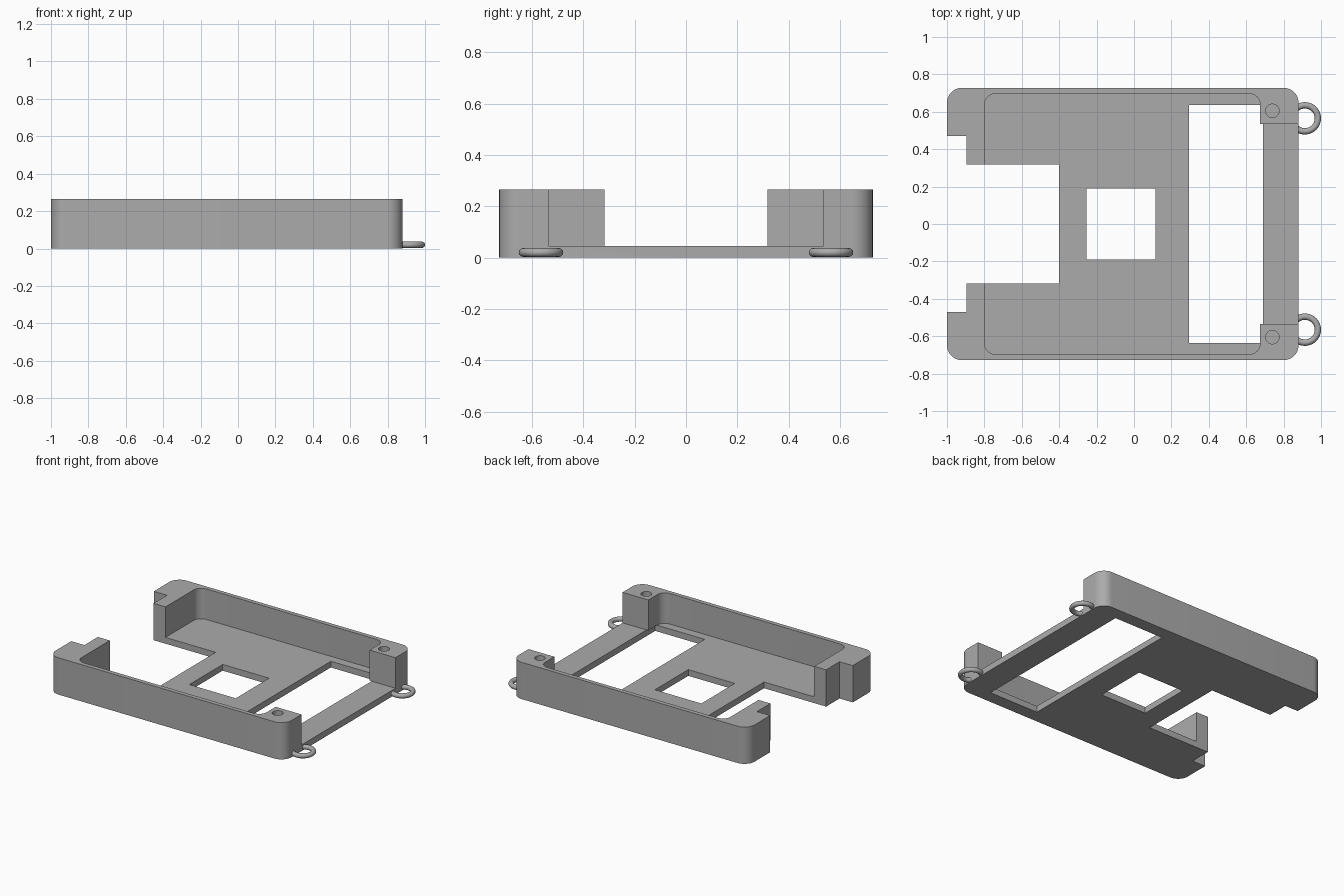
import bpy
import bmesh

cube = bpy.data.objects.get("Cube")
if cube:
    bpy.data.objects.remove(cube, do_unlink=True)

# Single grey material
grey = bpy.data.materials.new("matte_grey")
grey.use_nodes = True
colour = (0.41, 0.41, 0.41, 1)
grey.diffuse_color = colour
grey.node_tree.nodes["Principled BSDF"].inputs["Base Color"].default_value = colour

HEIGHT, FLOOR = 0.265, 0.045
BELOW, ABOVE = -0.1, 0.4


def finish(name, bm):
    mesh = bpy.data.meshes.new(name)
    bm.to_mesh(mesh)
    bm.free()
    mesh.materials.append(grey)
    obj = bpy.data.objects.new(name, mesh)
    bpy.context.collection.objects.link(obj)
    return obj


def block(name, x, y, z, radius=0):
    """Box between the given ranges, with optional rounded upright edges."""
    bm = bmesh.new()
    bmesh.ops.create_cube(bm, size=1)
    for v in bm.verts:
        v.co = [r[0] if c < 0 else r[1] for c, r in zip(v.co, (x, y, z))]
    if radius:
        upright = [e for e in bm.edges
                   if abs(e.verts[0].co.z - e.verts[1].co.z) > 0.01]
        bmesh.ops.bevel(bm, geom=upright, offset=radius, segments=10,
                        profile=0.5, affect='EDGES')
    return finish(name, bm)


def cylinder(name, x, y, z, radius):
    bm = bmesh.new()
    bmesh.ops.create_cone(bm, cap_ends=True, segments=40, radius1=radius,
                          radius2=radius, depth=z[1] - z[0])
    bmesh.ops.translate(bm, verts=bm.verts, vec=(x, y, (z[0] + z[1]) / 2))
    return finish(name, bm)


def activate(obj):
    bpy.ops.object.select_all(action='DESELECT')
    obj.select_set(True)
    bpy.context.view_layer.objects.active = obj


def cut(obj, cutter):
    cutter.hide_render = True
    mod = obj.modifiers.new("cut", 'BOOLEAN')
    mod.operation = 'DIFFERENCE'
    mod.solver = 'EXACT'
    mod.object = cutter
    activate(obj)
    bpy.ops.object.modifier_apply(modifier=mod.name)
    bpy.data.objects.remove(cutter, do_unlink=True)


# Rounded tray, hollowed and opened at both ends
tray = block("tray", (-1, 0.88), (-0.728, 0.728), (0, HEIGHT), 0.08)
through = (BELOW, ABOVE)
cut(tray, block("cavity", (-0.8, 0.675), (-0.697, 0.697), (FLOOR, ABOVE), 0.06))
cut(tray, block("right_opening", (0.6, 1.1), (-0.535, 0.535), (FLOOR, ABOVE)))
cut(tray, block("left_notch", (-1.2, -0.4), (-0.317, 0.317), through))
cut(tray, block("left_step", (-1.2, -0.895), (-0.47, 0.47), through))

# Floor windows
cut(tray, block("centre_window", (-0.255, 0.115), (-0.19, 0.19), through))
cut(tray, block("wide_window", (0.295, 0.69), (-0.635, 0.635),
                (BELOW, FLOOR + 0.001)))

# Blind screw holes and hanging rings at the right corners
for side, word in ((-1, "front"), (1, "back")):
    cut(tray, cylinder("screw_hole", 0.74, side * 0.605, (0.13, ABOVE), 0.036))
    bpy.ops.mesh.primitive_torus_add(
        location=(0.9135, side * 0.565, 0.02), major_radius=0.0695,
        minor_radius=0.017, major_segments=48, minor_segments=16)
    ring = bpy.context.object
    ring.name = word + "_ring"
    ring.data.materials.append(grey)
    bpy.ops.object.shade_smooth()

activate(tray)
bpy.ops.object.shade_smooth_by_angle()
